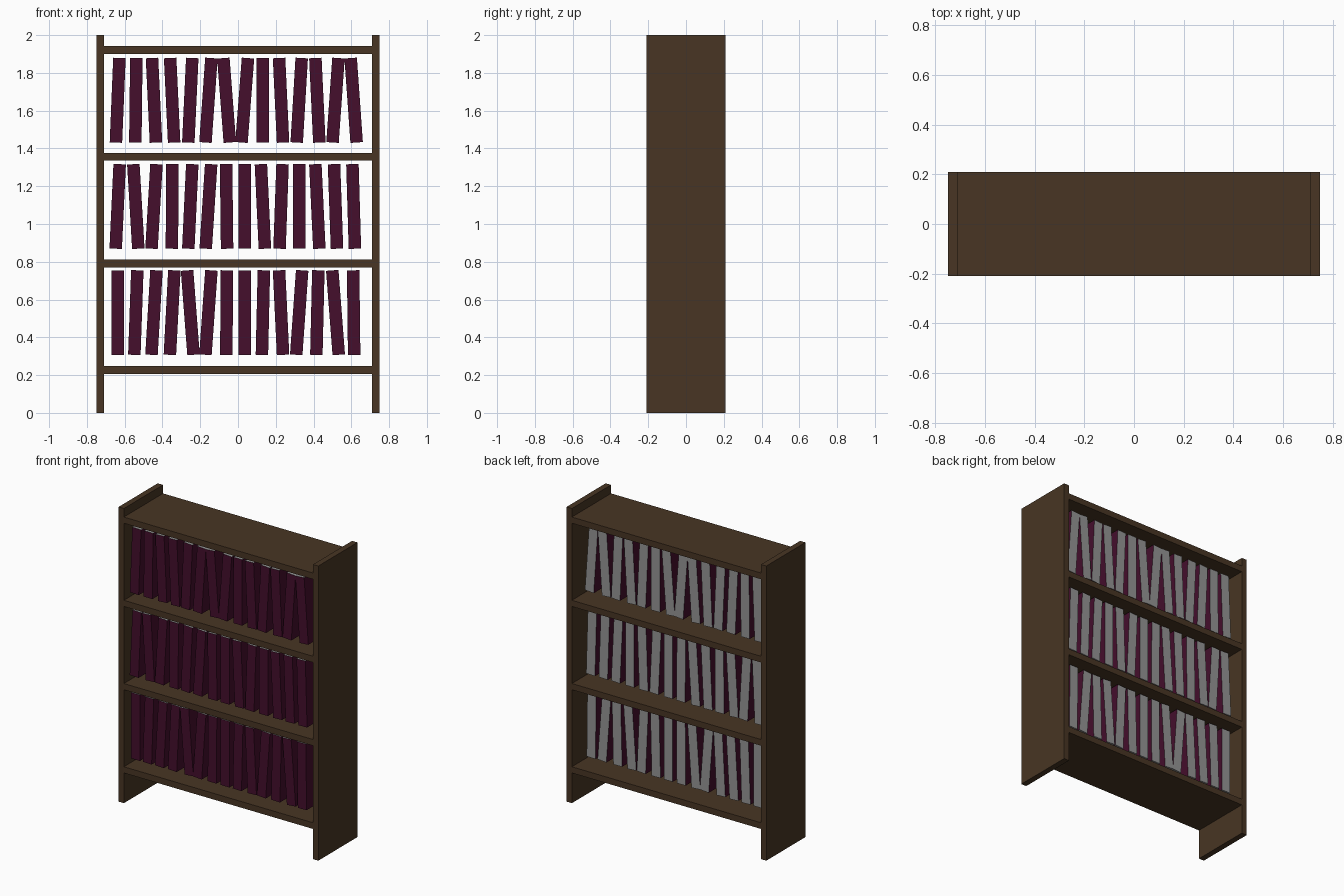
import bpy, bmesh
from mathutils import Matrix, Vector

if "Cube" in bpy.data.objects:
    bpy.data.objects.remove(bpy.data.objects["Cube"])


def material(name, rgb):
    m = bpy.data.materials.new(name)
    m.diffuse_color = (*rgb, 1)
    m.use_nodes = True
    m.node_tree.nodes["Principled BSDF"].inputs["Base Color"].default_value = m.diffuse_color
    return m


WOOD = material("dark_wood", (0.065, 0.036, 0.017))
COVER = material("plum_cover", (0.058, 0.0044, 0.025))
PAPER = material("page_grey", (0.30, 0.30, 0.30))


def box(name, lo, hi, mats, tilt=0.0, centre=(0, 0, 0), rule=None):
    lo, hi = Vector(lo), Vector(hi)
    mesh = bpy.data.meshes.new(name)
    bm = bmesh.new()
    bmesh.ops.create_cube(bm, size=1, matrix=Matrix.Translation((lo + hi) / 2)
                          @ Matrix.Diagonal((*(hi - lo), 1)))
    bm.normal_update()
    if rule:
        for f in bm.faces:
            f.material_index = rule(f.normal)
    bm.to_mesh(mesh)
    bm.free()
    for m in mats:
        mesh.materials.append(m)
    ob = bpy.data.objects.new(name, mesh)
    ob.location = centre
    ob.rotation_euler.y = tilt
    bpy.context.collection.objects.link(ob)
    return ob


# Upright side panels
for side, x in (("left", -0.73), ("right", 0.73)):
    box(side + "_panel", (x - 0.02, -0.21, 0), (x + 0.02, 0.21, 2), [WOOD])

# Four evenly spaced shelves
for i in range(4):
    z = 0.226 + 0.565 * i
    box(f"shelf_{i}", (-0.71, -0.21, z - 0.021), (0.71, 0.21, z + 0.021), [WOOD])

# Books: sideways lean over the book height, in hundredths, per shelf
LEANS = [
    (0, 3, 5, 4.5, -6.5, 6, 0.5, 0, 2, -4, 6, 2, -6.5, -1),
    (4, -5, 5, 0.5, 4, 5.5, -1, 0, -4, 3, 0, -4, -3, -2.5),
    (3.5, 1, -4, -4, 4, 6, -6.5, 6.5, 0, -4, 5, -4, 6, -6),
]


def book_face(n):
    # covers and spine are plum; top, bottom and fore-edge are paper
    return 1 if n.z > 0.5 or n.z < -0.5 or n.y > 0.5 else 0


for row, leans in enumerate(LEANS):
    for i, lean in enumerate(leans):
        box(f"book_{row}_{i}", (-0.033, -0.165, -0.224), (0.033, 0.165, 0.224),
            [COVER, PAPER], lean / 85,
            (-0.637 + 0.0961 * i, -0.025, 0.531 + 0.562 * row), book_face)
